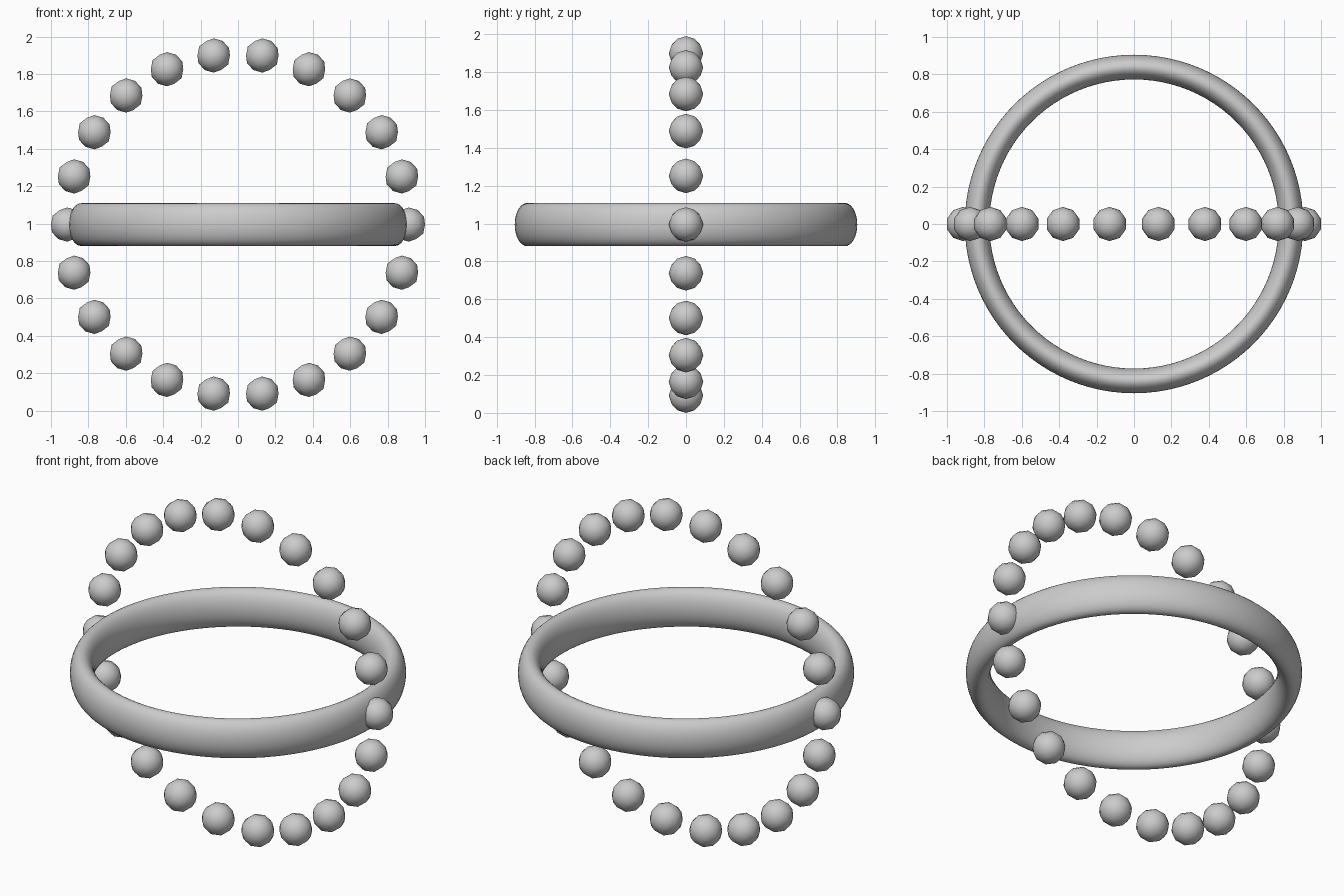
import bpy, math

if "Cube" in bpy.data.objects:
    bpy.data.objects.remove(bpy.data.objects["Cube"])

CZ = 0.995       # common centre height
BEADS = 22
BEAD_R = 0.0913
LOOP_R = 0.9131

# horizontal band: torus stretched to an upright oval section
bpy.ops.mesh.primitive_torus_add(major_radius=0.839, minor_radius=0.066,
                                 major_segments=96, minor_segments=32,
                                 location=(0, 0, CZ))
band = bpy.context.object
band.name = "band"
band.scale.z = 1.73
bpy.ops.object.transform_apply(location=False, rotation=False, scale=True)
bpy.ops.object.shade_smooth()

# vertical loop of faceted beads, all with the same orientation
bpy.ops.mesh.primitive_ico_sphere_add(subdivisions=2, radius=BEAD_R)
first = bpy.context.object
bpy.ops.object.shade_smooth()
for i in range(BEADS):
    bead = first if i == 0 else bpy.data.objects.new("bead", first.data)
    if i:
        bpy.context.collection.objects.link(bead)
    bead.name = f"bead_{i + 1:02d}"
    a = 2 * math.pi * i / BEADS
    bead.location = (LOOP_R * math.cos(a), 0, CZ + LOOP_R * math.sin(a))
